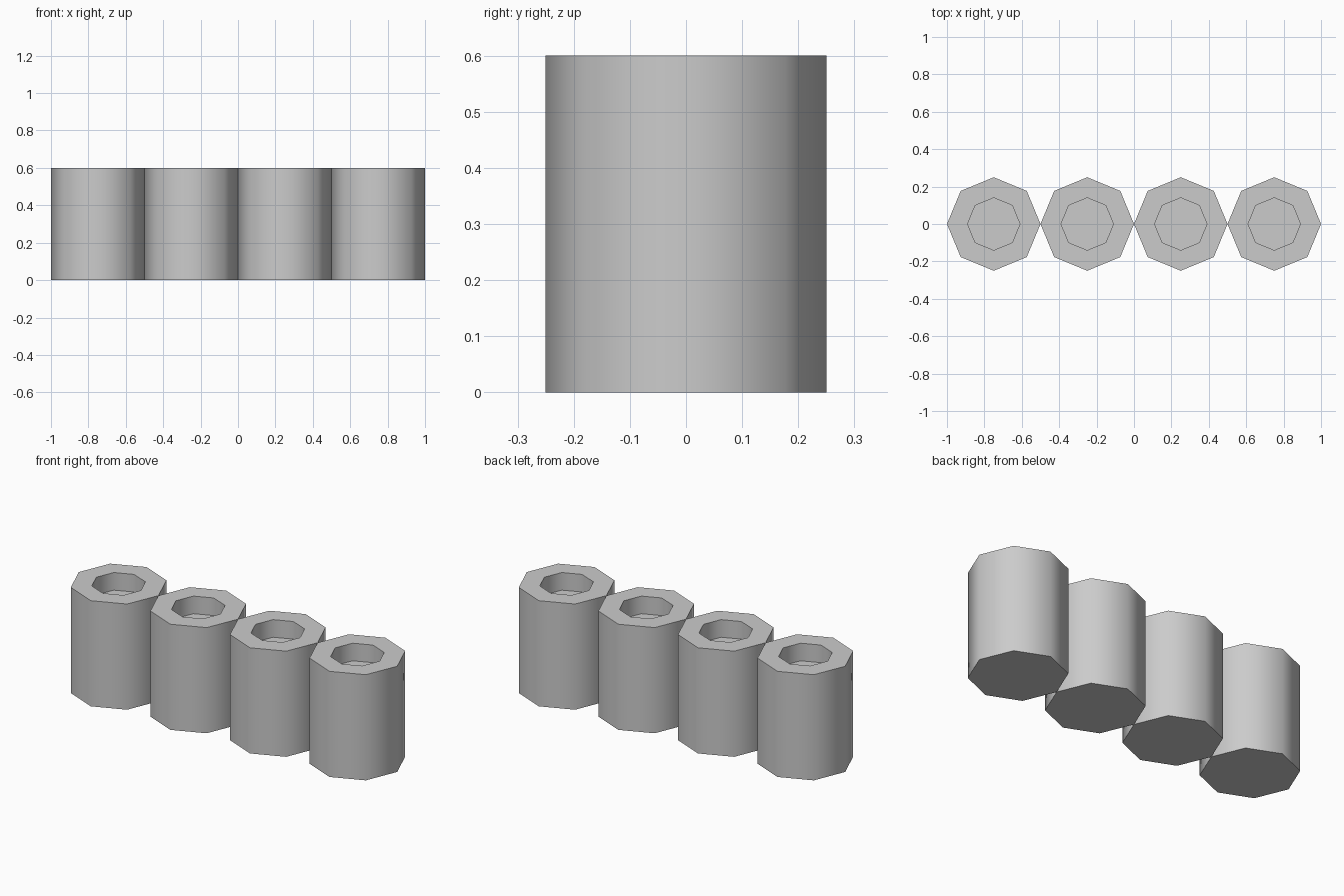
import bpy, bmesh, math

if "Cube" in bpy.data.objects:
    bpy.data.objects.remove(bpy.data.objects["Cube"])

SIDES = 8
# (radius, height) from the base, up the outer wall, over the rim, down the recess
PROFILE = [(0.25, 0.0), (0.25, 0.6), (0.14, 0.6), (0.14, 0.5)]


def make_post(name, x):
    bm = bmesh.new()
    rings = []
    for r, z in PROFILE:
        rings.append([bm.verts.new((r * math.cos(math.tau * i / SIDES),
                                    r * math.sin(math.tau * i / SIDES), z))
                      for i in range(SIDES)])
    for lo, hi in zip(rings, rings[1:]):
        for i in range(SIDES):
            j = (i + 1) % SIDES
            bm.faces.new((lo[i], lo[j], hi[j], hi[i]))
    # closed base and recess floor
    bm.faces.new(rings[0][::-1])
    bm.faces.new(rings[-1])
    bmesh.ops.recalc_face_normals(bm, faces=bm.faces)
    mesh = bpy.data.meshes.new(name)
    bm.to_mesh(mesh)
    bm.free()
    obj = bpy.data.objects.new(name, mesh)
    obj.location.x = x
    bpy.context.collection.objects.link(obj)
    # round walls shade smooth, rims stay sharp
    bpy.ops.object.select_all(action='DESELECT')
    obj.select_set(True)
    bpy.context.view_layer.objects.active = obj
    bpy.ops.object.shade_smooth_by_angle(angle=math.radians(50))


# row of four touching octagonal posts
for k in range(4):
    make_post(f"hollow_post_{k + 1}", -0.75 + 0.5 * k)
